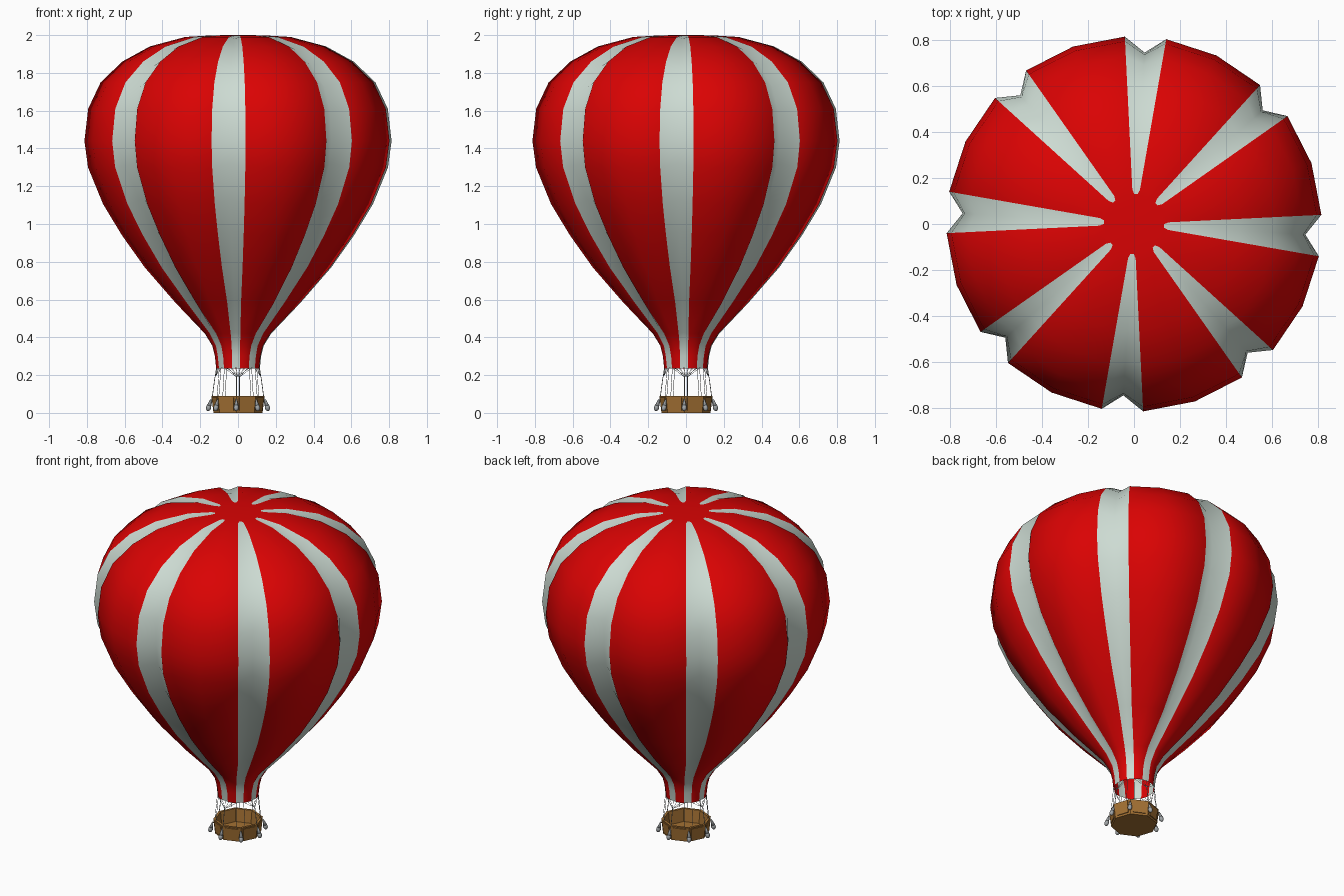
import bpy, bmesh, math
from mathutils import Vector

if "Cube" in bpy.data.objects:
    bpy.data.objects.remove(bpy.data.objects["Cube"])

def material(name, rgb):
    m = bpy.data.materials.new(name)
    m.diffuse_color = (*rgb, 1)
    m.use_nodes = True
    m.node_tree.nodes["Principled BSDF"].inputs["Base Color"].default_value = m.diffuse_color
    return m

RED = material("balloon red", (0.70, 0.0008, 0.001))
PALE = material("pale grey", (0.61, 0.71, 0.65))
WOOD = material("basket brown", (0.37, 0.165, 0.033))
ROPE = material("rope grey", (0.32, 0.34, 0.34))
BAG = material("bag grey", (0.36, 0.38, 0.39))
OFFSET = math.radians(-3.55)          # stripes and basket corners share this twist

def finish(bm, name, mats, smooth=False):
    me = bpy.data.meshes.new(name)
    bm.to_mesh(me)
    bm.free()
    for m in mats:
        me.materials.append(m)
    for p in me.polygons:
        p.use_smooth = smooth
    ob = bpy.data.objects.new(name, me)
    bpy.context.collection.objects.link(ob)
    return ob

def polar(r, a, z):
    return Vector((r * math.cos(a), r * math.sin(a), z))

# Envelope: revolved profile (radius, height, fold depth); eight pale gores fold inwards
profile = [(0.116, 0.236, .004), (0.123, 0.30, .005), (0.136, 0.355, .006), (0.176, 0.42, .010),
           (0.333, 0.585, .025), (0.494, 0.77, .04), (0.615, 0.94, .05), (0.715, 1.105, .058),
           (0.795, 1.30, .066), (0.814, 1.44, .069), (0.794, 1.61, .06), (0.728, 1.75, .045),
           (0.613, 1.86, .03), (0.467, 1.94, .018), (0.28, 1.99, .008), (0.15, 1.998, 0),
           (0.13, 1.999, 0)]
bm = bmesh.new()
rows = []
for i, (r, z, depth) in enumerate(profile):
    a, b = profile[max(i - 1, 0)], profile[min(i + 1, len(profile) - 1)]
    t = Vector((b[0] - a[0], b[1] - a[1])).normalized()
    low = min(max((0.55 - z) / 0.25, 0), 1)
    half = math.radians(6.35 + 4 * low)
    if i == len(profile) - 1:
        half *= 0.5                    # rounded stripe end
    row = []
    for k in range(8):
        c = OFFSET + k * math.pi / 4 - math.radians(1.5) * low
        row += [bm.verts.new(polar(r, c - half, z)),
                bm.verts.new(polar(r - depth * t.y, c, z + depth * t.x)),
                bm.verts.new(polar(r, c + half, z)),
                bm.verts.new(polar(r, c + math.pi / 8, z))]
    rows.append(row)
for lo, hi in zip(rows, rows[1:]):
    for j in range(32):
        n = (j + 1) % 32
        f = bm.faces.new((lo[j], lo[n], hi[n], hi[j]))
        f.material_index = 1 if j % 4 < 2 else 0
top = bm.verts.new((0, 0, 2.0))
for j in range(32):
    bm.faces.new((rows[-1][j], rows[-1][(j + 1) % 32], top))
finish(bm, "envelope", [RED, PALE], True)

# Basket: open octagonal tub with wall thickness
bm = bmesh.new()
rings = []
for r, z in [(0.130, 0.0), (0.141, 0.09), (0.126, 0.09), (0.118, 0.012)]:
    rings.append([bm.verts.new(polar(r, OFFSET + k * math.pi / 4, z)) for k in range(8)])
for lo, hi in zip(rings, rings[1:]):
    for k in range(8):
        n = (k + 1) % 8
        bm.faces.new((lo[k], lo[n], hi[n], hi[k]))
bm.faces.new(rings[0][::-1])
bm.faces.new(rings[-1])
finish(bm, "basket", [WOOD])

# Raised panel on each basket side
bm = bmesh.new()
for k in range(8):
    a0, a1 = (OFFSET + (k + s) * math.pi / 4 for s in (0, 1))
    out = polar(1, (a0 + a1) / 2, 0)
    corners = []
    for s, z in [(0.14, 0.012), (0.86, 0.012), (0.86, 0.082), (0.14, 0.082)]:
        r = 0.130 + 0.122 * z
        corners.append(polar(r, a0, z).lerp(polar(r, a1, z), s))
    front = [bm.verts.new(p + out * 0.005) for p in corners]
    back = [bm.verts.new(p) for p in corners]
    bm.faces.new(front)
    for i in range(4):
        n = (i + 1) % 4
        bm.faces.new((back[i], back[n], front[n], front[i]))
finish(bm, "basket_panels", [WOOD])

# Ropes: four fan out to the envelope mouth, thin pairs between run straight up
def rod(bm, p, q, r):
    d = q - p
    res = bmesh.ops.create_cone(bm, segments=5, radius1=r, radius2=r,
                                depth=d.length, cap_ends=True)
    rot = d.to_track_quat('Z', 'Y')
    for v in res['verts']:
        v.co = rot @ v.co + (p + q) / 2

bm = bmesh.new()
for k in range(8):
    a = OFFSET + k * math.pi / 4
    if k % 2 == 0:
        knot = polar(0.122, a, 0.19)
        rod(bm, polar(0.141, a, 0.05), knot, 0.002)
        for s in range(-3, 4):
            rod(bm, knot, polar(0.115, a + math.radians(12 * s), 0.238), 0.001)
    else:
        for s in (-1, 1):
            b = a + s * math.radians(10)
            rod(bm, polar(0.130, b, 0.085), polar(0.116, b, 0.238), 0.0013)
finish(bm, "ropes", [ROPE])

# Ballast bags leaning out from each basket corner
bm = bmesh.new()
for k in range(8):
    a = OFFSET + k * math.pi / 4
    p, q = polar(0.156, a, 0.028), polar(0.142, a, 0.078)
    rot = (q - p).to_track_quat('Z', 'Y')
    res = bmesh.ops.create_uvsphere(bm, u_segments=8, v_segments=6, radius=0.0135)
    for v in res['verts']:
        v.co = rot @ Vector((v.co.x, v.co.y, v.co.z * 1.4)) + p
    res = bmesh.ops.create_cone(bm, segments=8, radius1=0.0115, radius2=0.003,
                                depth=0.035, cap_ends=True)
    for v in res['verts']:
        v.co = rot @ v.co + p.lerp(q, 0.55)
finish(bm, "ballast_bags", [BAG], True)
